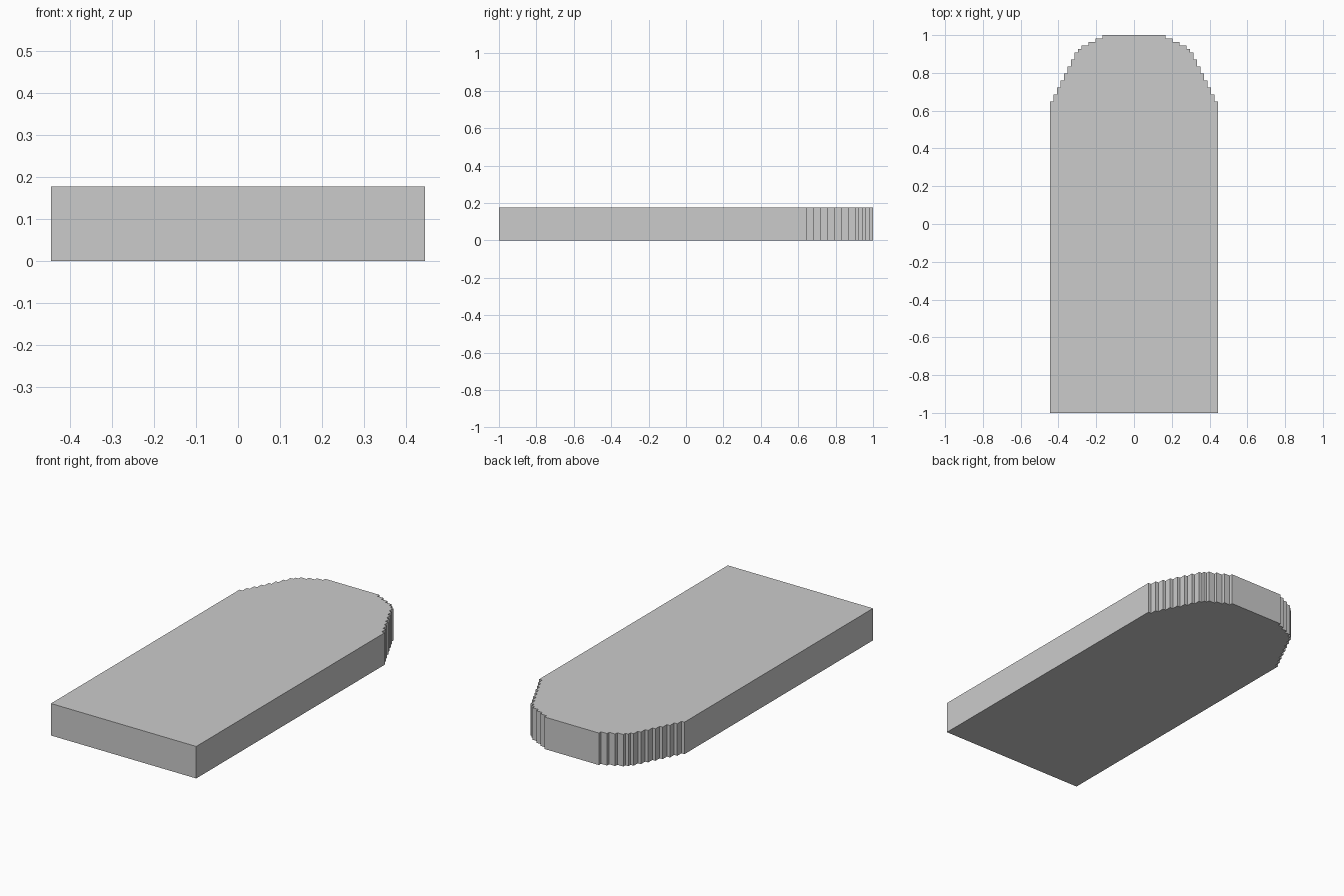
import bpy
import bmesh

if "Cube" in bpy.data.objects:
    bpy.data.objects.remove(bpy.data.objects["Cube"])

UNIT = 1 / 54      # size of one stair step in the outline
HEIGHT = 0.177

# Right half of the stepped round end: (half width, upper y) in step units
steps = [(24 - i, 35 + 2 * i) for i in range(8)]
steps += [(16, 50), (15, 51), (13, 52), (11, 53), (9, 54)]

# Outline from the square front corner up the stairs, then mirrored
right = [(24, -54)]
for i, (x, y) in enumerate(steps):
    if i:
        right.append((x, steps[i - 1][1]))
    right.append((x, y))
outline = right + [(-x, y) for x, y in reversed(right)]

# Extrude the outline into a slab
bm = bmesh.new()
base = bm.faces.new([bm.verts.new((x * UNIT, y * UNIT, 0)) for x, y in outline])
top = bmesh.ops.extrude_face_region(bm, geom=[base], use_keep_orig=True)["geom"]
bmesh.ops.translate(bm, vec=(0, 0, HEIGHT),
                    verts=[g for g in top if isinstance(g, bmesh.types.BMVert)])
bmesh.ops.recalc_face_normals(bm, faces=bm.faces[:])

mesh = bpy.data.meshes.new("rounded_slab")
bm.to_mesh(mesh)
bm.free()
bpy.context.collection.objects.link(bpy.data.objects.new("rounded_slab", mesh))
